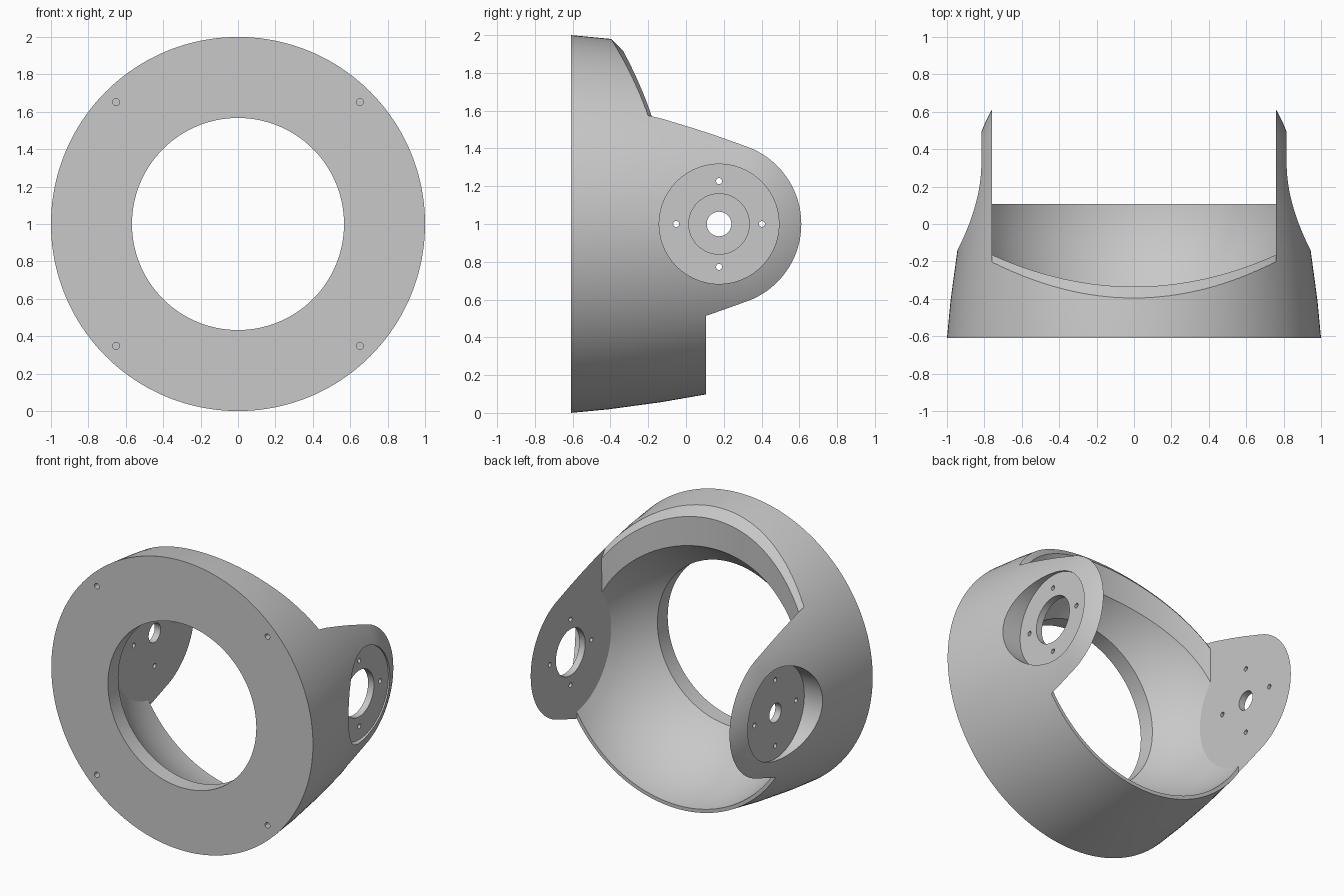
import bpy, bmesh, math
from math import sin, cos, tau, sqrt, radians

cube = bpy.data.objects.get("Cube")
if cube:
    bpy.data.objects.remove(cube, do_unlink=True)

CY, CZ = 0.175, 1.0      # pivot axis position
ARM = 0.76               # inner face of the side arms
DOME_R, CAVITY_R = 0.876, 0.88


def skin(name, rings):
    """Closed solid through equally long rings of points."""
    bm = bmesh.new()
    loops = [[bm.verts.new(p) for p in ring] for ring in rings]
    n = len(loops[0])
    for a, b in zip(loops, loops[1:]):
        for i in range(n):
            j = (i + 1) % n
            bm.faces.new((a[i], a[j], b[j], b[i]))
    bm.faces.new(loops[0])
    bm.faces.new(loops[-1])
    bmesh.ops.recalc_face_normals(bm, faces=bm.faces[:])
    mesh = bpy.data.meshes.new(name)
    bm.to_mesh(mesh)
    bm.free()
    obj = bpy.data.objects.new(name, mesh)
    bpy.context.collection.objects.link(obj)
    return obj


def turned_y(name, profile, x=0, z=CZ, n=32):
    """Solid turned about an axis along y, profile of (y, radius)."""
    return skin(name, [[(x + r * cos(tau * i / n), y, z + r * sin(tau * i / n))
                        for i in range(n)] for y, r in profile])


def turned_x(name, profile, y=CY, z=CZ, n=32):
    """Solid turned about an axis along x, profile of (x, radius)."""
    return skin(name, [[(x, y + r * cos(tau * i / n), z + r * sin(tau * i / n))
                        for i in range(n)] for x, r in profile])


def cut(body, cutter):
    cutter.hide_render = True
    mod = body.modifiers.new("cut", 'BOOLEAN')
    mod.operation = 'DIFFERENCE'
    mod.solver = 'EXACT'
    mod.object = cutter
    bpy.context.view_layer.objects.active = body
    bpy.ops.object.modifier_apply(modifier=mod.name)
    bpy.data.objects.remove(cutter, do_unlink=True)


# Outer shell: gentle taper running into a spherical back
profile = [(-0.61, 1.0), (-0.41, 0.981), (-0.13, 0.943), (0.1, 0.903)]
for k in range(15):
    y = 0.3 + 0.03 * k
    profile.append((y, sqrt(DOME_R ** 2 - (y - CY) ** 2)))
housing = turned_y("housing", profile, n=160)

# Open back between the arms, with a curved, chamfered upper edge
sections = []
for i in range(49):
    x = ARM * (i / 24 - 1)
    f = -0.34 + 0.295 * x * x
    z1, z2 = sqrt(0.92 ** 2 - x * x), sqrt(1.1 ** 2 - x * x)
    outline = [(0.107, -1.2), (0.107, -0.2), (f, 0), (f + 0.005, z1),
               (f - 0.18, z2), (1, z2), (1, -1.2)]
    sections.append([(x, y, CZ + z) for y, z in outline])
cut(housing, skin("back_opening", sections))

# Spherical cavity, flat where it meets the arms
bowl = [(ARM * (i / 24 - 1), sqrt(CAVITY_R ** 2 - (ARM * (i / 24 - 1)) ** 2))
        for i in range(49)]
cut(housing, turned_x("cavity", bowl, n=128))

# Front opening and blind screw holes
cut(housing, turned_y("front_opening", [(-0.8, 0.567), (0, 0.567)], n=128))
for sx in (-1, 1):
    for sz in (-1, 1):
        cut(housing, turned_y("front_screw_hole", [(-0.7, 0.019), (-0.48, 0.019)],
                              sx * 0.652, CZ + sz * 0.652, 20))

# Arm recesses, pivot holes and the four small holes round each pivot
for side, pivot in ((1, 0.16), (-1, 0.065)):
    cut(housing, turned_x("recess", [(side * 0.805, 0.317), (side * 1.2, 0.317)], n=96))
    cut(housing, turned_x("pivot_hole", [(side * 0.6, pivot), (side * 1.1, pivot)], n=64))
    for k in range(4):
        a = tau * k / 4
        cut(housing, turned_x("arm_screw_hole", [(side * 0.6, 0.016), (side * 1.1, 0.016)],
                              CY + 0.227 * cos(a), CZ + 0.227 * sin(a), 20))

# Single grey finish
grey = bpy.data.materials.new("plain grey")
grey.use_nodes = True
colour = (0.58, 0.58, 0.58, 1)
grey.diffuse_color = colour
grey.node_tree.nodes["Principled BSDF"].inputs["Base Color"].default_value = colour
housing.data.materials.clear()
housing.data.materials.append(grey)
for face in housing.data.polygons:
    face.material_index = 0

bpy.ops.object.select_all(action='DESELECT')
housing.select_set(True)
bpy.context.view_layer.objects.active = housing
bpy.ops.object.shade_smooth_by_angle(angle=radians(25))
